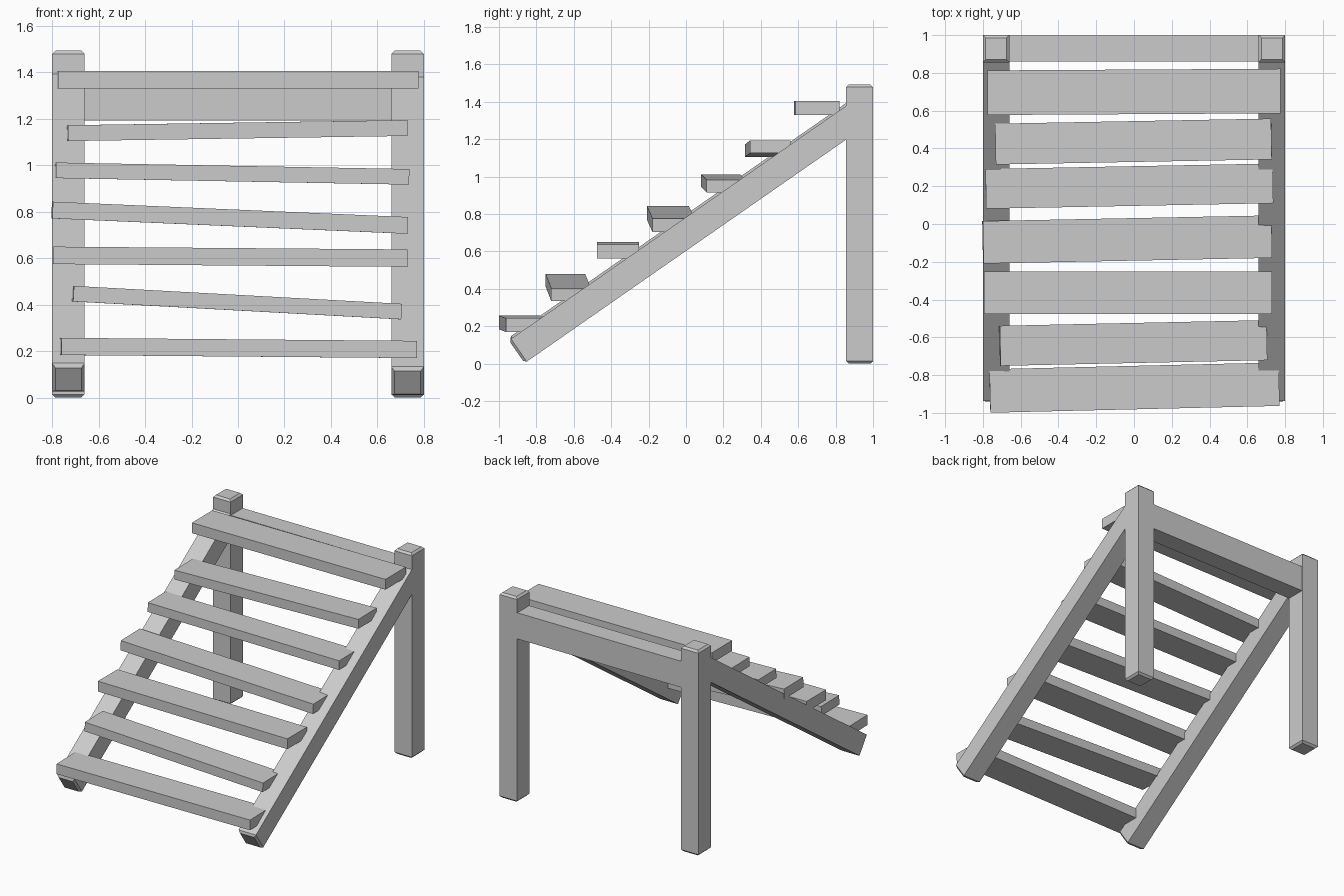
import bpy, bmesh
from mathutils import Vector, Matrix

if "Cube" in bpy.data.objects:
    bpy.data.objects.remove(bpy.data.objects["Cube"])


def beam(name, a, b, width, height, chamfer=0.0):
    """Rectangular beam from a to b; width is sideways, chamfer trims the end caps."""
    a, b = Vector(a), Vector(b)
    x = (b - a).normalized()
    ref = Vector((0, 1, 0)) if abs(x.z) > 0.9 else Vector((0, 0, 1))
    y = ref.cross(x).normalized()
    z = x.cross(y)
    bm = bmesh.new()
    bmesh.ops.create_cube(bm, size=1)
    bmesh.ops.scale(bm, verts=bm.verts, vec=((b - a).length, width, height))
    if chamfer:
        caps = [e for e in bm.edges
                if abs(e.verts[0].co.x - e.verts[1].co.x) < 1e-5]
        bmesh.ops.bevel(bm, geom=caps, offset=chamfer, segments=1,
                        affect='EDGES', profile=0.5)
    rot = Matrix((x, y, z)).transposed().to_4x4()
    bm.transform(Matrix.Translation((a + b) / 2) @ rot)
    bmesh.ops.recalc_face_normals(bm, faces=bm.faces)
    mesh = bpy.data.meshes.new(name)
    bm.to_mesh(mesh)
    bm.free()
    obj = bpy.data.objects.new(name, mesh)
    bpy.context.collection.objects.link(obj)
    return obj


# Back posts and sloping side beams (the left beam sits slightly higher)
for side, s, lift in (("left", -1, 0.015), ("right", 1, 0.0)):
    beam(f"{side}_back_post", (s * 0.73, 0.928, 0), (s * 0.73, 0.928, 1.493),
         0.14, 0.144, 0.014)
    beam(f"{side}_side_beam", (s * 0.73, -0.905, 0.064 + lift),
         (s * 0.73, 0.92, 1.333 + lift), 0.14, 0.148, 0.014)

# Rail joining the posts at the top
beam("back_rail", (-0.67, 0.928, 1.287), (0.67, 0.928, 1.287), 0.138, 0.19)

# Uneven planks: left end centre (x, y, z), right end centre, depth, thickness
steps = [
    ((-0.763, -0.884, 0.220), (0.768, -0.848, 0.207), 0.230, 0.074),
    ((-0.710, -0.645, 0.447), (0.702, -0.615, 0.370), 0.212, 0.067),
    ((-0.795, -0.363, 0.612), (0.730, -0.363, 0.600), 0.225, 0.075),
    ((-0.800, -0.097, 0.807), (0.728, -0.067, 0.741), 0.225, 0.072),
    ((-0.785, 0.186, 0.978), (0.735, 0.215, 0.950), 0.210, 0.067),
    ((-0.733, 0.423, 1.138), (0.728, 0.450, 1.160), 0.216, 0.068),
    ((-0.776, 0.695, 1.367), (0.776, 0.704, 1.367), 0.236, 0.075),
]
for i, (left, right, depth, thick) in enumerate(steps, 1):
    beam(f"step_plank_{i}", left, right, depth, thick)
